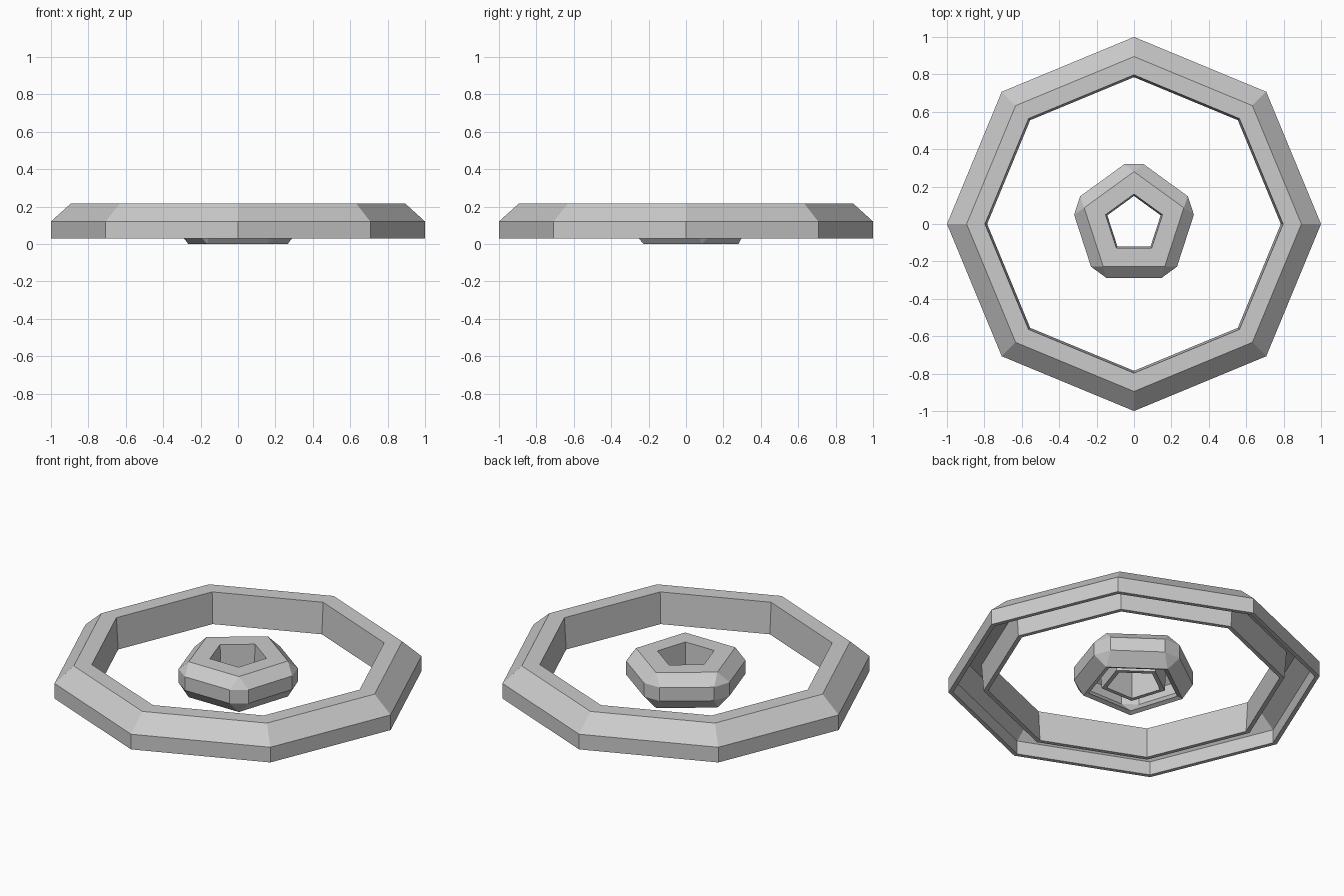
import bpy, bmesh
from math import cos, sin, radians

if "Cube" in bpy.data.objects:
    bpy.data.objects.remove(bpy.data.objects["Cube"])


def octagon(r):
    return [(r * cos(radians(45 * i)), r * sin(radians(45 * i))) for i in range(8)]


def pentagon(r, clip=0):
    # each corner is a point pair, spread by the clip angle in degrees
    return [(r * cos(radians(90 + 72 * i + s * clip)), r * sin(radians(90 + 72 * i + s * clip)))
            for i in range(5) for s in (-1, 1)]


def loop_solid(name, sections):
    # skin a closed chain of outlines into a hollow ring
    bm = bmesh.new()
    rings = [[bm.verts.new((x, y, z)) for x, y in pts] for pts, z in sections]
    n = len(rings[0])
    for k, a in enumerate(rings):
        b = rings[(k + 1) % len(rings)]
        for i in range(n):
            j = (i + 1) % n
            bm.faces.new((a[i], a[j], b[j], b[i]))
    bmesh.ops.remove_doubles(bm, verts=bm.verts, dist=1e-4)
    bmesh.ops.recalc_face_normals(bm, faces=bm.faces)
    me = bpy.data.meshes.new(name)
    bm.to_mesh(me)
    bm.free()
    ob = bpy.data.objects.new(name, me)
    bpy.context.collection.objects.link(ob)
    return ob


# outer ring: octagonal shell, open underneath
profile = [(1, .03), (1, .12), (.895, .215), (.797, .215), (.785, .03),
           (.81, .03), (.822, .19), (.885, .19), (.975, .11), (.975, .03)]
loop_solid("outer_ring", [(octagon(r), z) for r, z in profile])

# centre hub: pentagonal shell with clipped corners, open underneath
C = 9.2
hub = [(.28, 0, 0), (.324, C, .07), (.324, C, .15), (.28, 0, .21), (.16, 0, .21), (.15, 0, .03),
       (.178, 0, .03), (.188, 0, .185), (.255, 0, .185), (.297, C, .142), (.297, C, .076), (.25, 0, .01)]
loop_solid("centre_hub", [(pentagon(r, c), z) for r, c, z in hub])
